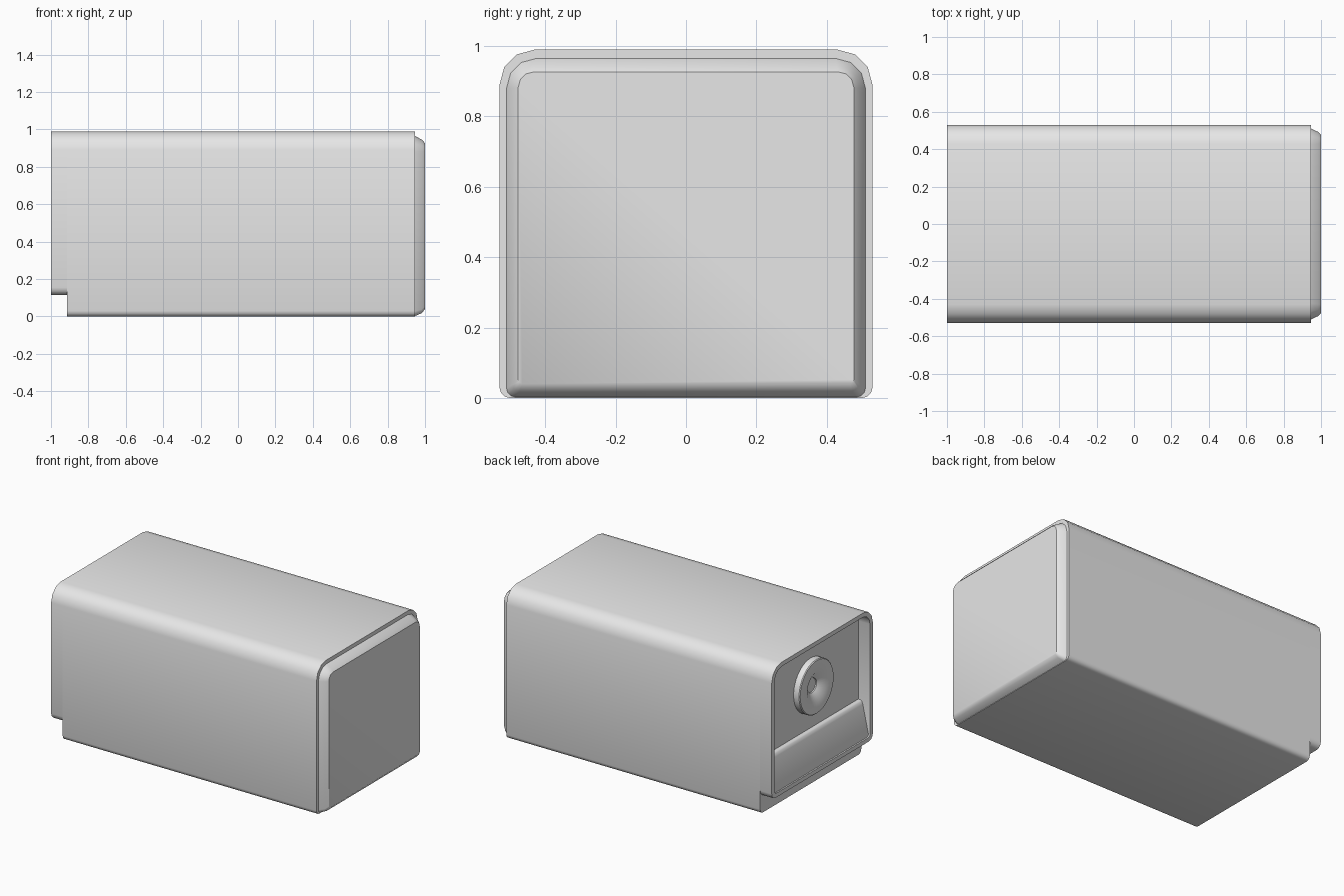
import bpy, bmesh, math

cube = bpy.data.objects.get("Cube")
if cube:
    bpy.data.objects.remove(cube, do_unlink=True)

grey = bpy.data.materials.new("light_grey")
grey.use_nodes = True
grey.diffuse_color = (0.8, 0.8, 0.8, 1)
grey.node_tree.nodes["Principled BSDF"].inputs["Base Color"].default_value = (0.8, 0.8, 0.8, 1)


def outline(half, bottom, top, r_top, r_bottom, steps=3):
    """Rounded rectangle in the y-z plane, with its own top and bottom radii."""
    corners = [(half - r_top, top - r_top, r_top, 0),
               (r_top - half, top - r_top, r_top, 90),
               (r_bottom - half, bottom + r_bottom, r_bottom, 180),
               (half - r_bottom, bottom + r_bottom, r_bottom, 270)]
    points = []
    for y, z, r, start in corners:
        for i in range(steps + 1):
            a = math.radians(start + 90 * i / steps)
            points.append((y + r * math.cos(a), z + r * math.sin(a)))
    return points


def circle(r, z, sides=32):
    return [(r * math.cos(math.tau * i / sides), z + r * math.sin(math.tau * i / sides))
            for i in range(sides)]


def finish(name, bm, angle):
    bmesh.ops.recalc_face_normals(bm, faces=bm.faces)
    mesh = bpy.data.meshes.new(name)
    bm.to_mesh(mesh)
    bm.free()
    mesh.materials.append(grey)
    obj = bpy.data.objects.new(name, mesh)
    bpy.context.collection.objects.link(obj)
    bpy.ops.object.select_all(action='DESELECT')
    obj.select_set(True)
    bpy.context.view_layer.objects.active = obj
    bpy.ops.object.shade_smooth_by_angle(angle=math.radians(angle))
    return obj


def loft(name, sections, cap_start=False, cap_end=False, angle=35):
    """Skin a series of (x, y-z outline) sections."""
    bm = bmesh.new()
    rings = [[bm.verts.new((x, y, z)) for y, z in pts] for x, pts in sections]
    for a, b in zip(rings, rings[1:]):
        for i in range(len(a)):
            j = (i + 1) % len(a)
            bm.faces.new((a[i], a[j], b[j], b[i]))
    if cap_start:
        bm.faces.new(rings[0])
    if cap_end:
        bm.faces.new(rings[-1])
    return finish(name, bm, angle)


PANEL, RIM, REAR = -0.915, -1.0, 0.947

# Main casing
shell = outline(0.53, 0, 0.99, 0.1, 0.03)
loft("casing", [(PANEL, shell), (REAR, shell)], True, True)

# Hood: thin rim projecting around the recessed panel
outer = outline(0.53, 0.115, 0.99, 0.1, 0.04)
inner = outline(0.5, 0.142, 0.962, 0.075, 0.02)
loft("hood", [(PANEL, outer), (RIM, outer), (RIM, inner), (PANEL, inner)])

# End cap with a softened edge
loft("end_cap", [(REAR, outline(0.51, 0.003, 0.965, 0.085, 0.025)),
                 (0.983, outline(0.493, 0.018, 0.945, 0.065, 0.02)),
                 (1.0, outline(0.477, 0.04, 0.927, 0.045, 0.012))],
     cap_end=True, angle=40)

# Round boss with a conical socket
boss = [(PANEL, 0.18), (-0.955, 0.18), (-0.96, 0.175), (-0.96, 0.1), (-0.925, 0.048),
        (-0.918, 0.046)]
loft("round_boss", [(x, circle(r, 0.653)) for x, r in boss], cap_end=True)

# Sloping ledge below the boss
profile = [(PANEL, 0.37), (-0.932, 0.37), (-0.942, 0.363), (-0.949, 0.345),
           (-0.99, 0.16), (-0.99, 0.142), (PANEL, 0.142)]
bm = bmesh.new()
face = bm.faces.new([bm.verts.new((x, -0.497, z)) for x, z in profile])
move = bmesh.ops.extrude_face_region(bm, geom=[face])["geom"]
bmesh.ops.translate(bm, vec=(0, 0.994, 0), verts=[v for v in move if isinstance(v, bmesh.types.BMVert)])
finish("sloping_ledge", bm, 40)
